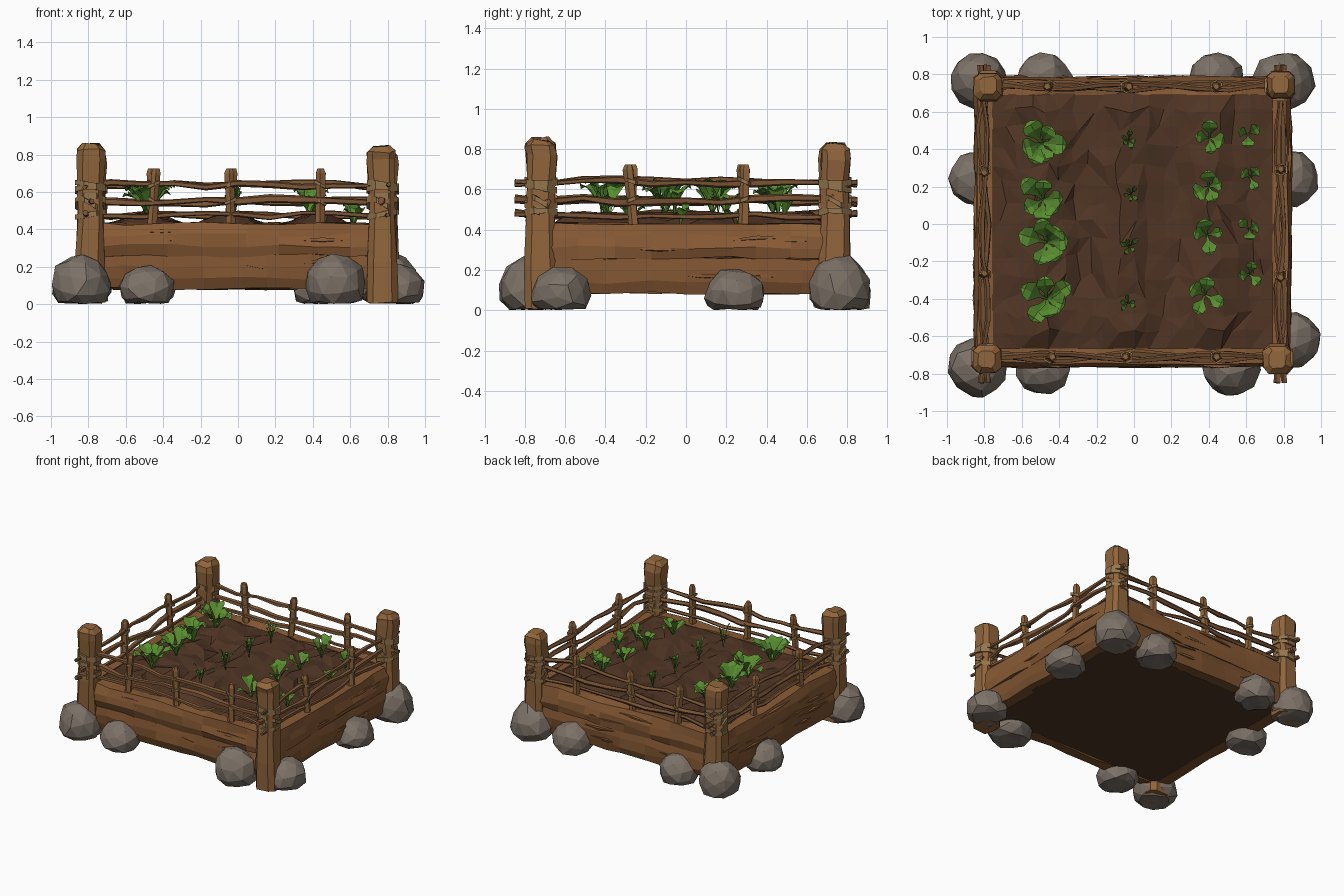
import bpy, bmesh, random
from math import sin, cos, pi
from mathutils import Vector, Matrix

if "Cube" in bpy.data.objects:
    bpy.data.objects.remove(bpy.data.objects["Cube"])

random.seed(7)
rnd = random.uniform


def material(name, rgb):
    m = bpy.data.materials.new(name)
    m.diffuse_color = (*rgb, 1)
    m.use_nodes = True
    m.node_tree.nodes["Principled BSDF"].inputs["Base Color"].default_value = m.diffuse_color
    return m


WOOD = material("plank wood", (0.25, 0.105, 0.036))
WOOD2 = material("dark plank wood", (0.20, 0.083, 0.028))
POST = material("post wood", (0.28, 0.13, 0.045))
RAIL = material("rail wood", (0.20, 0.09, 0.035))
ROPE = material("rope", (0.30, 0.18, 0.075))
STONE = material("stone", (0.20, 0.165, 0.135))
SOIL = material("soil", (0.080, 0.036, 0.018))
LEAF = material("leaf", (0.10, 0.27, 0.03))
SPROUT = material("sprout", (0.06, 0.19, 0.02))


def finish(bm, name, mat, closed=True):
    if closed:
        bmesh.ops.recalc_face_normals(bm, faces=bm.faces[:])
    me = bpy.data.meshes.new(name)
    bm.to_mesh(me)
    bm.free()
    me.materials.append(mat)
    ob = bpy.data.objects.new(name, me)
    bpy.context.collection.objects.link(ob)
    return ob


def loft(bm, rings, loop=False):
    """Skin a list of equal-length rings, capped unless looped."""
    vs = [[bm.verts.new(p) for p in r] for r in rings]
    n = len(vs[0])
    pairs = list(zip(vs, vs[1:])) + ([(vs[-1], vs[0])] if loop else [])
    for a, b in pairs:
        for i in range(n):
            j = (i + 1) % n
            bm.faces.new((a[i], a[j], b[j], b[i]))
    if not loop:
        bm.faces.new(vs[0][::-1])
        bm.faces.new(vs[-1])


def tube(bm, pts, radii, sides=5, jit=0.15):
    """Rough stick along a path."""
    rings = []
    for k, p in enumerate(pts):
        t = (pts[min(k + 1, len(pts) - 1)] - pts[max(k - 1, 0)]).normalized()
        ref = Vector((0, 0, 1)) if abs(t.z) < 0.8 else Vector((1, 0, 0))
        a = t.cross(ref).normalized()
        b = t.cross(a)
        rings.append([p + (a * cos(2 * pi * i / sides + 0.6) + b * sin(2 * pi * i / sides + 0.6))
                      * radii[k] * rnd(1 - jit, 1 + jit) for i in range(sides)])
    loft(bm, rings)


def band(bm, c, rx, ry, tilt, axis, w, t=0.009, n=8):
    """Flat rope loop around an upright stick, tilted about an axis."""
    rot = Matrix.Rotation(tilt, 3, axis)
    rings = []
    for i in range(n):
        a = 2 * pi * (i + 0.5) / n
        # rounded-square path
        s = 1 / max(abs(cos(a)), abs(sin(a))) ** 0.6
        d = Vector((cos(a) * rx * s, sin(a) * ry * s, 0))
        o = Vector((cos(a), sin(a), 0)) * t
        z = Vector((0, 0, w * rnd(0.8, 1.2)))
        rings.append([c + rot @ d * 1.0 + q for q in (-o - z, o - z, o + z, -o + z)])
    loft(bm, rings, loop=True)


# side frames: u runs along the wall, d outward
SIDES = {
    "front": lambda u, d, z: Vector((u, -0.71 - d, z)),
    "back": lambda u, d, z: Vector((u, 0.735 + d, z)),
    "left": lambda u, d, z: Vector((-0.80 - d, u, z)),
    "right": lambda u, d, z: Vector((0.785 + d, u, z)),
}

for side, P in SIDES.items():
    wide = side in ("front", "back")
    # wall planks
    for k, (z0, z1) in enumerate([(0.085, 0.262), (0.258, 0.43)]):
        bm = bmesh.new()
        rings = []
        for i in range(9):
            u = -0.76 + 1.52 * i / 8 + (rnd(-0.05, 0.05) if 0 < i < 8 else 0)
            sec = [(-0.045, z0), (0.04, z0), (0.055, z0 * .68 + z1 * .32),
                   (0.05, z0 * .35 + z1 * .65), (0.035, z1), (-0.045, z1)]
            rings.append([P(u, d + (rnd(-0.012, 0.008) if d > 0 else 0), z + rnd(-0.012, 0.010))
                          for d, z in sec])
        loft(bm, rings)
        # long splinters lying on the plank face
        for s in range(3):
            u, z, l = rnd(-0.55, 0.55), rnd(z0 + 0.04, z1 - 0.03), rnd(0.1, 0.2)
            tube(bm, [P(u - l, 0.042, z + rnd(-.02, .02)), P(u, 0.05, z), P(u + l, 0.042, z)],
                 [0.003, 0.014, 0.003], 4)
        finish(bm, f"{side}_plank_{k + 1}", (WOOD2, WOOD)[k])
    # woven rails
    bm = bmesh.new()
    for k, (z, r) in enumerate([(0.475, 0.016), (0.55, 0.021), (0.64, 0.017)]):
        pts = [P(-0.85 + 1.70 * i / 10, 0.018 * cos(pi * i / 2.5 + k * pi) + rnd(-.006, .006),
                 z + rnd(-0.016, 0.014)) for i in range(11)]
        tube(bm, pts, [r * rnd(0.7, 1.15) for _ in pts], 5)
    finish(bm, f"{side}_rails", RAIL)
    # pickets with small lashings
    bm, bl = bmesh.new(), bmesh.new()
    for u in ((-0.45, -0.04, 0.44) if wide else (-0.27, 0.29)):
        lean = rnd(-0.015, 0.015)
        tube(bm, [P(u - lean, 0, 0.40), P(u, 0, 0.55), P(u + lean, 0, 0.70), P(u + lean, 0, 0.725)],
             [0.027, 0.025, 0.027, 0.018], 5)
        for z in (0.55, 0.64):
            band(bl, P(u, 0, z), 0.032, 0.032, rnd(0.3, 0.6) * random.choice((-1, 1)),
                 'Y' if wide else 'X', 0.009, 0.005, 6)
    finish(bm, f"{side}_pickets", POST)
    finish(bl, f"{side}_picket_lashings", ROPE)

# corner posts with crossed rope bindings
for name, x, y, h in [("front_left", -0.79, -0.72, 0.855), ("front_right", 0.77, -0.72, 0.845),
                      ("back_left", -0.78, 0.74, 0.83), ("back_right", 0.78, 0.74, 0.825)]:
    bm = bmesh.new()
    rings = []
    for z, r in [(0.01, 0.082), (0.22, 0.078), (0.45, 0.070), (0.62, 0.068),
                 (h - 0.075, 0.075), (h - 0.03, 0.073), (h, 0.045)]:
        c = Vector((x + rnd(-.006, .006), y + rnd(-.006, .006), z))
        rings.append([c + Vector((a * r * rnd(.93, 1.07), b * r * rnd(.93, 1.07), rnd(-.008, .008)))
                      for a, b in [(1, .6), (.6, 1), (-.6, 1), (-1, .6), (-1, -.6), (-.6, -1), (.6, -1), (1, -.6)]])
    loft(bm, rings)
    finish(bm, f"{name}_post", POST)
    bm = bmesh.new()
    for z, tilt, ax in [(0.64, 0.15, 'Y'), (0.61, -0.2, 'X'), (0.54, 0.55, 'Y'),
                        (0.54, -0.55, 'X'), (0.48, -0.2, 'Y')]:
        band(bm, Vector((x, y, z)), 0.076, 0.076, tilt, ax, 0.014)
    finish(bm, f"{name}_post_binding", ROPE)

# foundation stones: x, y, radius, height
STONES = [(-0.84, -0.765, 0.16, 0.27), (-0.49, -0.765, 0.15, 0.21), (0.52, -0.76, 0.165, 0.27),
          (0.85, -0.62, 0.15, 0.22), (0.84, 0.24, 0.15, 0.21), (0.80, 0.76, 0.165, 0.28),
          (0.44, 0.77, 0.155, 0.22), (-0.48, 0.77, 0.15, 0.22), (-0.83, 0.77, 0.155, 0.26),
          (-0.845, 0.24, 0.15, 0.22)]
for i, (x, y, r, h) in enumerate(STONES):
    bm = bmesh.new()
    bmesh.ops.create_icosphere(bm, subdivisions=2, radius=1)
    bmesh.ops.rotate(bm, verts=bm.verts, matrix=Matrix.Rotation(rnd(0, 6), 3, 'Z') @ Matrix.Rotation(rnd(0, 3), 3, 'X'))
    for v in bm.verts:
        p = v.co * rnd(0.94, 1.06)
        v.co = (x + p.x * r, y + p.y * r, max(0.37 * h + p.z * 0.63 * h, rnd(0, 0.015)))
    finish(bm, f"foundation_stone_{i + 1}", STONE)


# furrowed soil block
def soil_z(x):
    return 0.45 + 0.032 * cos(2 * pi * (x + 0.04) / 0.45)


bm = bmesh.new()
NX, NY = 20, 14
grid = [[None] * (NY + 1) for _ in range(NX + 1)]
for i in range(NX + 1):
    for j in range(NY + 1):
        inner = 0 < i < NX and 0 < j < NY
        x, y = -0.77 + 1.54 * i / NX, -0.68 + 1.39 * j / NY
        z = soil_z(x) + rnd(-0.016, 0.016) if inner else 0.42
        s = 0.024 if inner else 0
        grid[i][j] = bm.verts.new((x + rnd(-s, s), y + rnd(-s, s), z))
for i in range(NX):
    for j in range(NY):
        a, b, c, d = grid[i][j], grid[i + 1][j], grid[i + 1][j + 1], grid[i][j + 1]
        for f in (((a, b, c), (a, c, d)) if random.random() < 0.5 else ((a, b, d), (b, c, d))):
            bm.faces.new(f)
ext = bmesh.ops.extrude_edge_only(bm, edges=[e for e in bm.edges if e.is_boundary])
low = [v for v in ext["geom"] if isinstance(v, bmesh.types.BMVert)]
for v in low:
    v.co.z = 0.09
bmesh.ops.contextual_create(bm, geom=[e for e in bm.edges if e.is_boundary])
finish(bm, "soil_bed", SOIL)


def leaf(bm, o, ang, reach, rise, width):
    """Folded low-poly leaf arching outward from its root."""
    out, side = Vector((cos(ang), sin(ang), 0)), Vector((-sin(ang), cos(ang), 0))
    rows = []
    for f, g, w in [(0, 0, 0.08), (0.3, 0.5, 0.25), (0.62, 0.88, 1), (0.9, 1, 0.8), (1.05, 0.93, 0.15)]:
        c = o + out * reach * f + Vector((0, 0, rise * g))
        s = side * width * 0.5 * w * rnd(0.85, 1.15)
        up = Vector((0, 0, 0.18 * width * w))
        rows.append([bm.verts.new(q) for q in (c - s + up, c, c + s + up)])
    for a, b in zip(rows, rows[1:]):
        for k in (0, 1):
            bm.faces.new((a[k], b[k], b[k + 1], a[k + 1]))


# crop rows: x, y positions, leaf count, reach, rise, width
CROPS = [("broad_crop", LEAF, -0.48, (0.43, 0.13, -0.10, -0.40), 6, 0.14, 0.15, 0.12),
         ("spiky_sprout", SPROUT, -0.03, (0.45, 0.16, -0.12, -0.42), 5, 0.05, 0.16, 0.028),
         ("leafy_crop", LEAF, 0.39, (0.46, 0.20, -0.06, -0.38), 4, 0.10, 0.13, 0.085),
         ("small_crop", LEAF, 0.62, (0.48, 0.25, -0.03, -0.27), 3, 0.065, 0.13, 0.07)]
for name, mat, x, ys, n, reach, rise, width in CROPS:
    for k, y in enumerate(ys):
        bm = bmesh.new()
        o = Vector((x + rnd(-.015, .015), y, soil_z(x) - 0.01))
        turn = rnd(0, 6)
        for i in range(n):
            leaf(bm, o, turn + 2 * pi * i / n + rnd(-.3, .3), reach * rnd(0.65, 1.1),
                 rise * rnd(0.6, 1.15), width * rnd(0.75, 1.1))
        finish(bm, f"{name}_{k + 1}", mat, closed=False)
